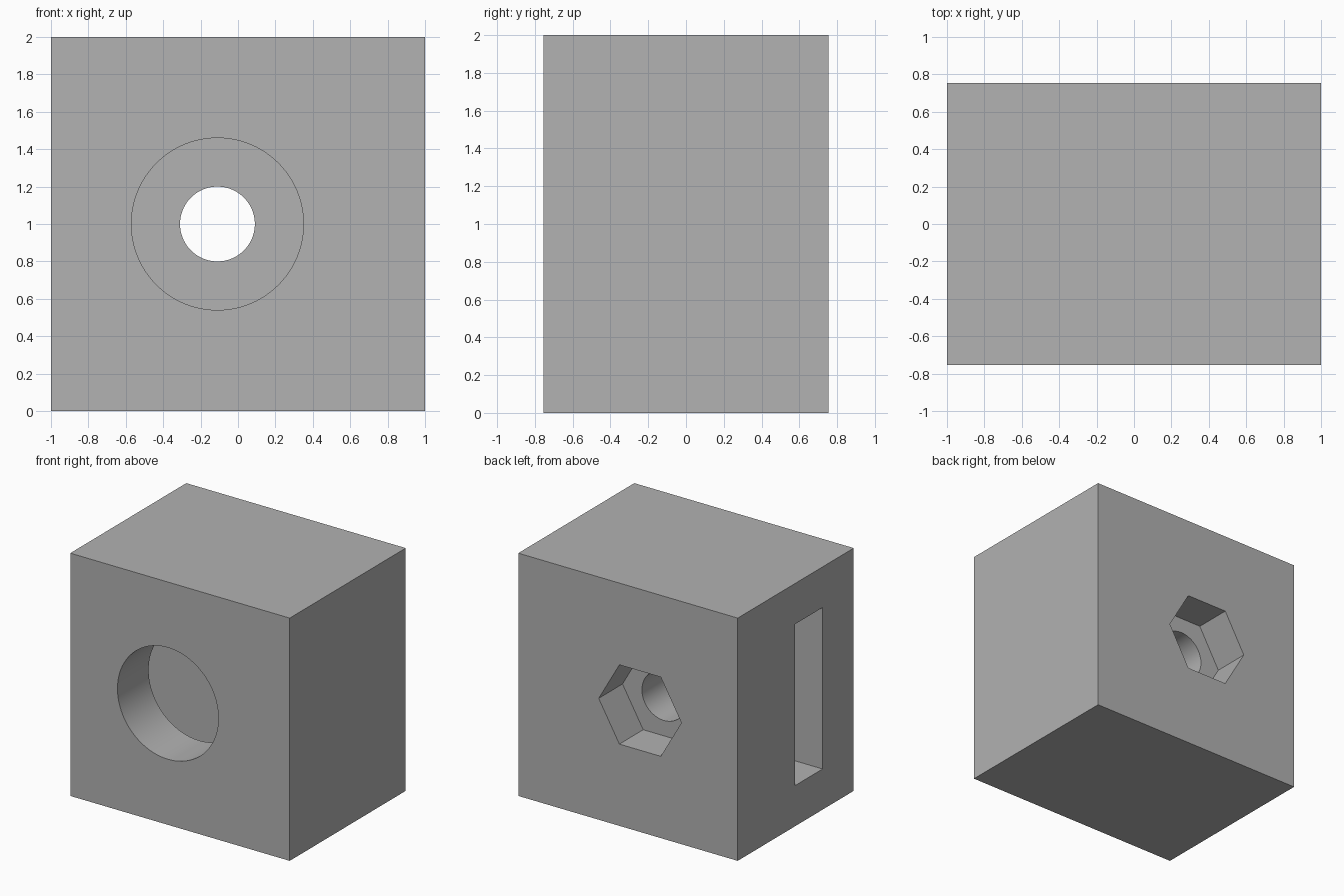
import bpy
from math import radians

cube = bpy.data.objects.get("Cube")
if cube:
    bpy.data.objects.remove(cube, do_unlink=True)

DEPTH = 1.51
FRONT, BACK = -DEPTH / 2, DEPTH / 2
AXIS_X, AXIS_Z = -0.11, 1.0      # shared centre of all the bores

grey = bpy.data.materials.new("plain grey")
grey.use_nodes = True
colour = (0.445, 0.445, 0.445, 1)
grey.diffuse_color = colour
grey.node_tree.nodes["Principled BSDF"].inputs["Base Color"].default_value = colour


def box(name, low, high):
    """Axis-aligned box between two corners."""
    centre = [(a + b) / 2 for a, b in zip(low, high)]
    bpy.ops.mesh.primitive_cube_add(size=1, location=centre)
    obj = bpy.context.object
    obj.name = name
    obj.scale = [b - a for a, b in zip(low, high)]
    bpy.ops.object.transform_apply(location=True, rotation=True, scale=True)
    obj.data.materials.append(grey)
    return obj


def bore(name, radius, y0, y1, sides=96, turn=0):
    """Prism along y on the shared axis."""
    bpy.ops.mesh.primitive_cylinder_add(
        vertices=sides, radius=radius, depth=y1 - y0,
        location=(AXIS_X, (y0 + y1) / 2, AXIS_Z),
        rotation=(radians(90), radians(turn), 0))
    obj = bpy.context.object
    obj.name = name
    bpy.ops.object.transform_apply(location=True, rotation=True, scale=True)
    obj.data.materials.append(grey)
    return obj


# Solid block
block = box("block", (-1, FRONT, 0), (1, BACK, 2))

# Side slot, front opening, through hole and hexagonal nut pocket
cutters = [
    box("slot_cutter", (-1.2, -0.35, 0.335), (0.78, 0.01, 1.665)),
    bore("front_opening_cutter", 0.46, FRONT - 0.2, -0.2),
    bore("through_hole_cutter", 0.2, -0.1, BACK - 0.2),
    bore("nut_pocket_cutter", 0.377, BACK - 0.31, BACK + 0.2, sides=6, turn=30),
]

bpy.ops.object.select_all(action="DESELECT")
bpy.context.view_layer.objects.active = block
block.select_set(True)
for cutter in cutters:
    cutter.hide_render = True
    cut = block.modifiers.new(cutter.name, "BOOLEAN")
    cut.operation = "DIFFERENCE"
    cut.solver = "EXACT"
    cut.object = cutter
    bpy.ops.object.modifier_apply(modifier=cut.name)
for cutter in cutters:
    bpy.data.objects.remove(cutter, do_unlink=True)

# Round bores smooth, all corners sharp
bpy.ops.object.shade_smooth_by_angle(angle=radians(30))
